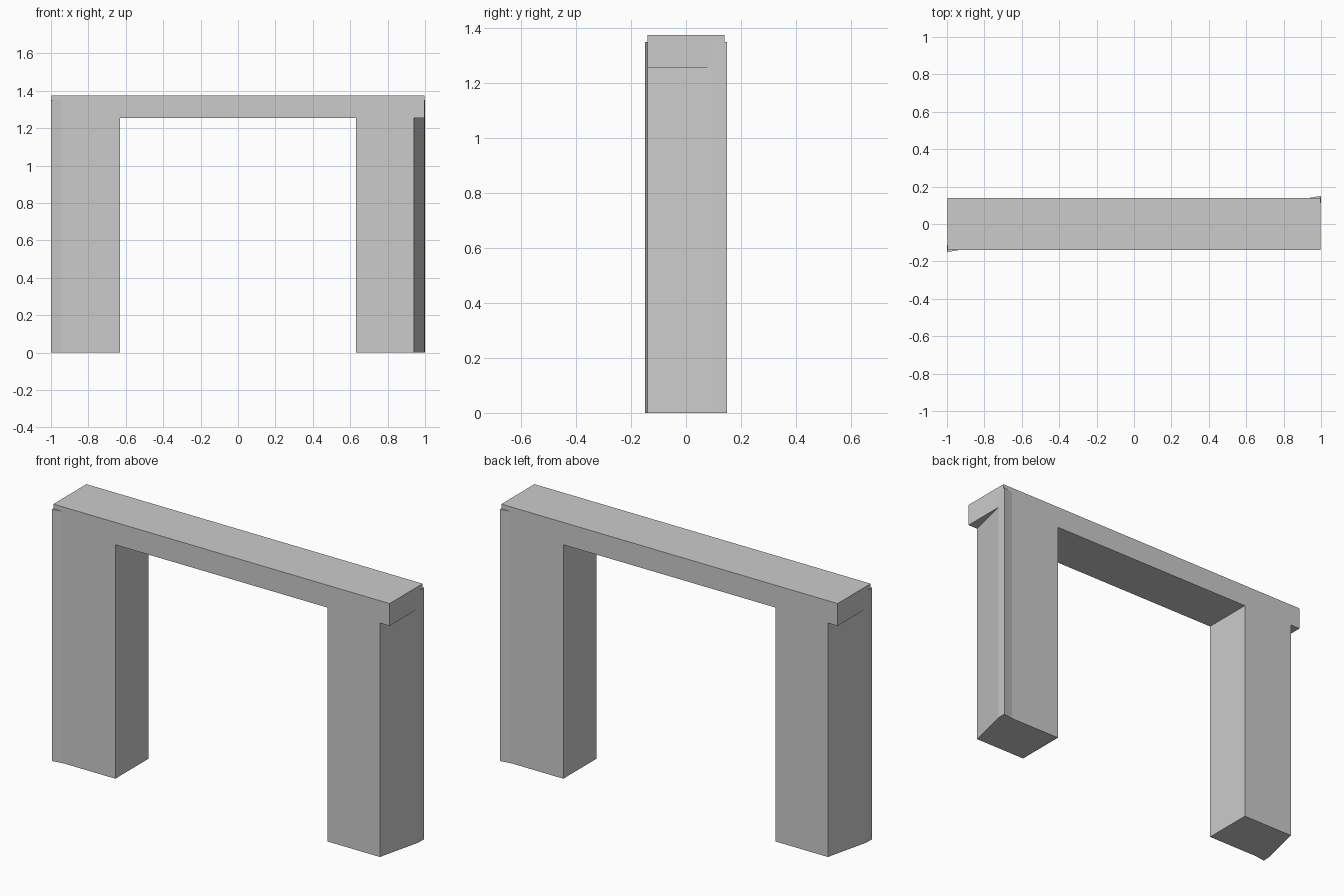
import bpy
import bmesh
import math
from mathutils import Matrix

cube = bpy.data.objects.get("Cube")
if cube:
    bpy.data.objects.remove(cube, do_unlink=True)

# One plain grey for the whole frame
grey = bpy.data.materials.new("light grey")
grey.use_nodes = True
color = (0.6, 0.6, 0.6, 1)
grey.diffuse_color = color
grey.node_tree.nodes["Principled BSDF"].inputs["Base Color"].default_value = color

HALF_DEPTH = 0.14
BEAM_END = 0.998
BEAM_BOTTOM = 1.255
BEAM_TOP = 1.375
LIP_TOP = 1.35


def prism(name, outline, bottom, top, turned=False):
    """Extrude a counter-clockwise plan outline upward; optionally turn it to the other end."""
    bm = bmesh.new()
    base = bm.faces.new([bm.verts.new((x, y, bottom)) for x, y in outline])
    result = bmesh.ops.extrude_face_region(bm, geom=[base], use_keep_orig=True)
    for v in result["geom"]:
        if isinstance(v, bmesh.types.BMVert):
            v.co.z = top
    if turned:
        bm.transform(Matrix.Rotation(math.pi, 4, "Z"))
    bmesh.ops.recalc_face_normals(bm, faces=bm.faces[:])
    mesh = bpy.data.meshes.new(name)
    bm.to_mesh(mesh)
    bm.free()
    mesh.materials.append(grey)
    obj = bpy.data.objects.new(name, mesh)
    bpy.context.collection.objects.link(obj)
    return obj


# Lintel across the top
d = HALF_DEPTH
prism("beam", [(-BEAM_END, -d), (BEAM_END, -d), (BEAM_END, d), (-BEAM_END, d)],
      BEAM_BOTTOM, BEAM_TOP)

# Skewed posts with a flared outer corner, alike under a half turn
leg_plan = [(0.63, -d), (0.94, -d), (BEAM_END, 0.10), (1, 0.15), (0.94, d), (0.63, d)]
lip_plan = [(0.94, d), (BEAM_END, d), (BEAM_END, 0.10), (1, 0.15)]
for side, turned in (("left", False), ("right", True)):
    prism(side + "_leg", leg_plan, 0, BEAM_BOTTOM, turned)
    # Corner lip that runs up past the beam
    prism(side + "_corner_lip", lip_plan, BEAM_BOTTOM, LIP_TOP, turned)
